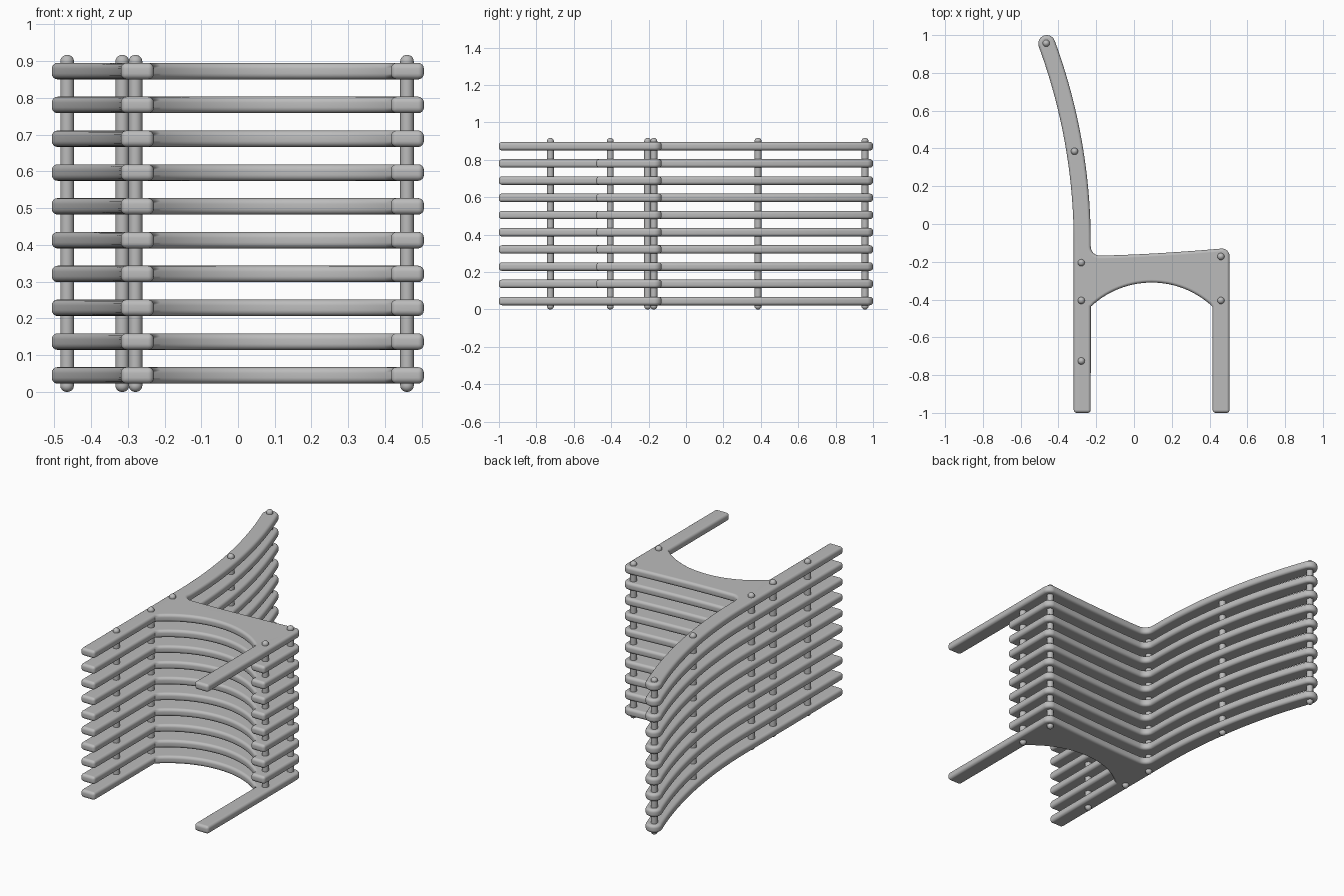
import bpy, bmesh
from math import sin, cos, asin, radians, degrees
from mathutils import Matrix

if "Cube" in bpy.data.objects:
    bpy.data.objects.remove(bpy.data.objects["Cube"])

GREY = (0.5, 0.5, 0.5, 1)
mat = bpy.data.materials.new("plain grey")
mat.use_nodes = True
mat.diffuse_color = GREY
mat.node_tree.nodes["Principled BSDF"].inputs["Base Color"].default_value = GREY

HALF = 0.045        # half width of legs and back
THICK = 0.045       # slat thickness
PITCH = 0.092       # distance between slats
COUNT = 10
BACK_X, FRONT_X = -0.274, 0.461


def arc(cx, cy, r, a0, a1, n):
    angles = [radians(a0 + (a1 - a0) * i / n) for i in range(n + 1)]
    return [(cx + r * cos(a), cy + r * sin(a)) for a in angles]


def outline(front_foot):
    """Side profile of the chair, with the front leg ending at front_foot."""
    start, rise, lean = -0.1, 1.055, 0.188
    radius = (rise ** 2 + lean ** 2) / (2 * lean)
    tilt = degrees(asin(rise / radius))
    cx = BACK_X - radius
    pts = [(BACK_X - HALF, -1)]
    pts += arc(cx, start, radius - HALF, 0, tilt, 24)                    # back, rear
    pts += arc(BACK_X - lean, start + rise, HALF, 180 + tilt, tilt, 14)  # rounded tip
    pts += arc(cx, start, radius + HALF, tilt, 0, 24)                    # back, front
    pts += arc(-0.182, -0.12, 0.047, 180, 270, 6)                        # back to seat
    pts += [(-0.182 + 0.648 * t, -0.167 + 0.037 * t ** 1.5)
            for t in [i / 12 for i in range(1, 12)]]                     # seat surface
    pts += arc(FRONT_X + 0.005, -0.17, 0.04, 90, 0, 6)                   # seat front
    pts += [(FRONT_X + HALF, front_foot), (FRONT_X - HALF, front_foot)]
    pts += arc(0.0935, -0.781, 0.471, 46.8, 133.2, 28)                   # arch below seat
    pts += [(BACK_X + HALF, -1)]
    return pts


def finish(bm, name):
    bmesh.ops.recalc_face_normals(bm, faces=bm.faces)
    me = bpy.data.meshes.new(name)
    bm.to_mesh(me)
    bm.free()
    me.materials.append(mat)
    return me


def slat_mesh(name, front_foot):
    bm = bmesh.new()
    face = bm.faces.new([bm.verts.new((x, y, -THICK / 2)) for x, y in outline(front_foot)])
    up = bmesh.ops.extrude_face_region(bm, geom=[face])["geom"]
    bmesh.ops.translate(bm, vec=(0, 0, THICK),
                        verts=[v for v in up if isinstance(v, bmesh.types.BMVert)])
    bmesh.ops.remove_doubles(bm, verts=bm.verts, dist=0.0005)
    bmesh.ops.recalc_face_normals(bm, faces=bm.faces)
    # Round over every convex sharp edge
    edges = [e for e in bm.edges if e.calc_face_angle_signed(0) > radians(35)]
    bmesh.ops.bevel(bm, geom=edges, offset=0.016, segments=4, profile=0.5,
                    affect='EDGES', clamp_overlap=False)
    return finish(bm, name)


def rod_mesh(name, radius, length):
    bm = bmesh.new()
    bmesh.ops.create_cone(bm, cap_ends=True, segments=20, radius1=radius, radius2=radius,
                          depth=length, matrix=Matrix.Translation((0, 0, length / 2)))
    rims = [e for e in bm.edges if e.calc_face_angle(0) > radians(60)]
    bmesh.ops.bevel(bm, geom=rims, offset=radius * 0.93, segments=5, profile=0.5,
                    affect='EDGES')
    return finish(bm, name)


def place(name, mesh, loc):
    ob = bpy.data.objects.new(name, mesh)
    ob.location = loc
    bpy.context.collection.objects.link(ob)
    ob.modifiers.new("even shading", 'WEIGHTED_NORMAL').keep_sharp = True
    return ob


parts = []

# Outer slats carry full front legs, inner ones stop in short stubs
outer = slat_mesh("outer_slat", -1)
inner = slat_mesh("inner_slat", -0.48)
for i in range(COUNT):
    end = i in (0, COUNT - 1)
    parts.append(place("outer_slat" if end else "inner_slat", outer if end else inner,
                       (0, 0, 0.045 + PITCH * i)))

# Cross rods through all slats
rod = rod_mesh("cross_rod", 0.0185, 0.917)
for name, x, y in [("back_top_rod", -0.465, 0.957), ("back_middle_rod", -0.315, 0.385),
                   ("seat_rear_rod", -0.279, -0.205), ("rear_leg_upper_rod", -0.279, -0.405),
                   ("rear_leg_lower_rod", -0.279, -0.725), ("seat_front_rod", 0.46, -0.172),
                   ("front_leg_rod", 0.46, -0.405)]:
    parts.append(place(name, rod, (x, y, 0)))

bpy.ops.object.select_all(action='DESELECT')
for ob in parts:
    ob.select_set(True)
bpy.context.view_layer.objects.active = parts[0]
bpy.ops.object.shade_smooth_by_angle(angle=radians(40))
